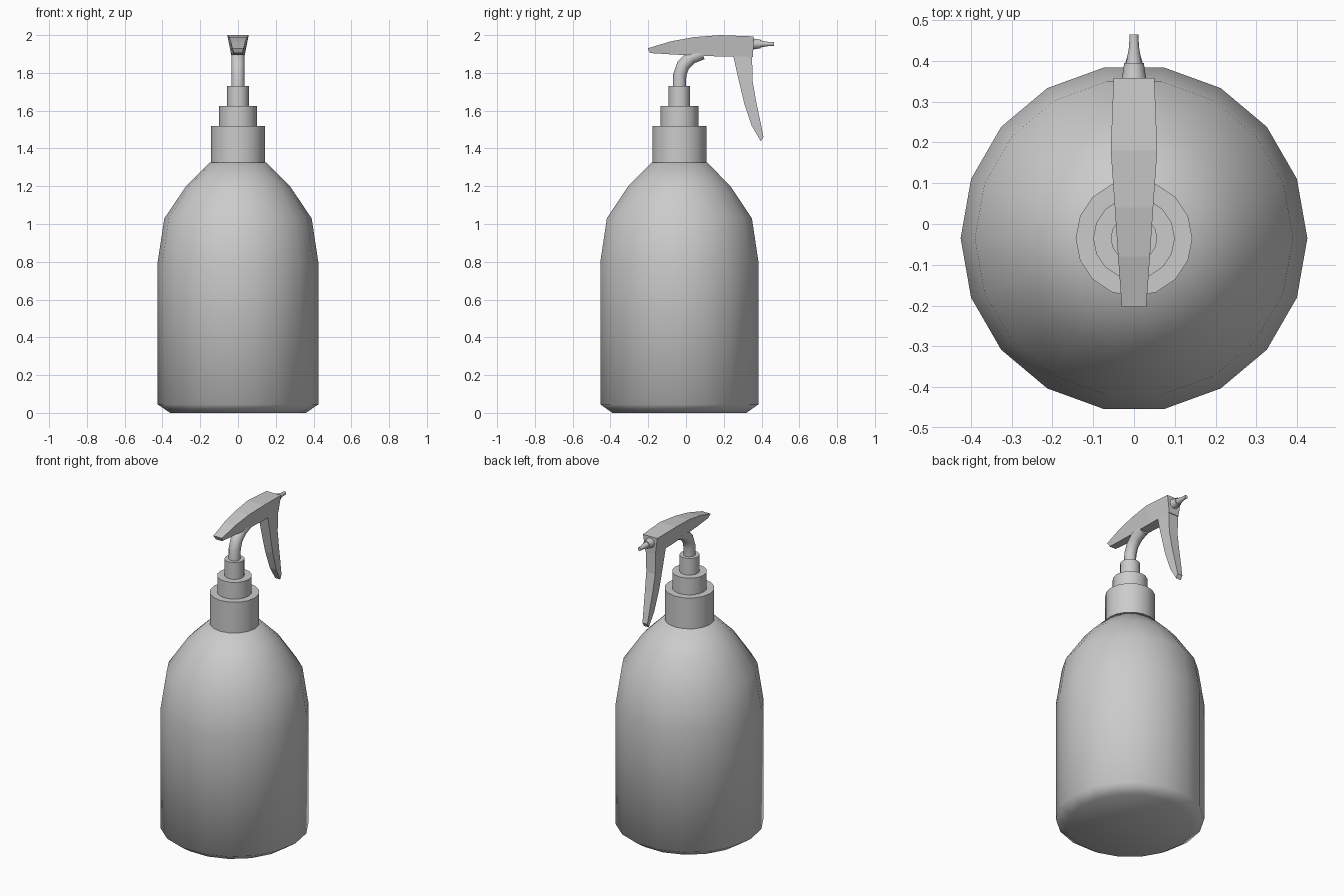
import bpy, bmesh, math
from mathutils import Vector, Matrix

cube = bpy.data.objects.get("Cube")
if cube:
    bpy.data.objects.remove(cube, do_unlink=True)

grey = bpy.data.materials.new("plain grey")
grey.use_nodes = True
grey.diffuse_color = (0.6, 0.6, 0.6, 1)
grey.node_tree.nodes["Principled BSDF"].inputs["Base Color"].default_value = (0.6, 0.6, 0.6, 1)

AXIS_Y = -0.035  # bottle axis


def finish(name, bm, angle=None):
    bmesh.ops.recalc_face_normals(bm, faces=bm.faces[:])
    mesh = bpy.data.meshes.new(name)
    bm.to_mesh(mesh)
    bm.free()
    mesh.materials.append(grey)
    ob = bpy.data.objects.new(name, mesh)
    bpy.context.collection.objects.link(ob)
    if angle:
        bpy.ops.object.select_all(action='DESELECT')
        ob.select_set(True)
        bpy.context.view_layer.objects.active = ob
        bpy.ops.object.shade_smooth_by_angle(angle=math.radians(angle))
    return ob


def bridge(bm, rings):
    """Skin a list of vertex rings and cap both ends."""
    n = len(rings[0])
    for a, b in zip(rings, rings[1:]):
        for i in range(n):
            j = (i + 1) % n
            bm.faces.new((a[i], a[j], b[j], b[i]))
    bm.faces.new(rings[0])
    bm.faces.new(rings[-1])


def lathe(name, profile, sides, matrix, angle):
    """Turn (radius, height) pairs about local z."""
    bm = bmesh.new()
    rings = []
    for r, h in profile:
        turn = [math.tau * i / sides for i in range(sides)]
        rings.append([bm.verts.new(matrix @ Vector((r * math.cos(t), r * math.sin(t), h))) for t in turn])
    bridge(bm, rings)
    return finish(name, bm, angle)


def loft(name, sections):
    """Flat-sided bar from sections: two (y, z) ends, each with a half width."""
    bm = bmesh.new()
    rings = []
    for (y1, z1, w1), (y2, z2, w2) in sections:
        corners = ((-w1, y1, z1), (w1, y1, z1), (w2, y2, z2), (-w2, y2, z2))
        rings.append([bm.verts.new(c) for c in corners])
    bridge(bm, rings)
    return finish(name, bm)


upright = Matrix.Translation((0, AXIS_Y, 0))

# Bottle with chamfered foot and rounded shoulder
lathe("bottle", [(0.36, 0), (0.425, 0.045), (0.425, 0.8), (0.39, 1.03),
                 (0.275, 1.2), (0.15, 1.325)], 18, upright, 80)

# Stepped collar
for name, r, low, high in (("screw_cap", 0.143, 1.32, 1.52),
                           ("cap_step", 0.1, 1.52, 1.625),
                           ("stem_socket", 0.057, 1.625, 1.73)):
    lathe(name, [(r, low), (r, high)], 16, upright, 40)

# Curved stem
path = [(AXIS_Y, 1.72), (-0.033, 1.79), (-0.015, 1.84), (0.025, 1.88), (0.085, 1.905)]
bm = bmesh.new()
rings = []
for i, (y, z) in enumerate(path):
    before, after = path[max(i - 1, 0)], path[min(i + 1, len(path) - 1)]
    along = Vector((0, after[0] - before[0], after[1] - before[1])).normalized()
    side = Vector((1, 0, 0))
    up = along.cross(side)
    rings.append([bm.verts.new(Vector((0, y, z)) + 0.035 * (side * math.cos(t) + up * math.sin(t)))
                  for t in (math.tau * k / 12 for k in range(12))])
bridge(bm, rings)
finish("curved_stem", bm, 50)

# Spray head, wider along its top than its underside
loft("spray_head", [((-0.19, 1.905, 0.022), (-0.203, 1.93, 0.03)),
                    ((-0.08, 1.898, 0.026), (-0.08, 1.967, 0.039)),
                    ((0.04, 1.892, 0.03), (0.04, 1.989, 0.047)),
                    ((0.18, 1.887, 0.034), (0.18, 2.0, 0.057)),
                    ((0.355, 1.885, 0.034), (0.358, 1.993, 0.05))])

# Trigger lever, tapering to its tip
loft("trigger", [((0.25, 1.89, 0.034), (0.35, 1.89, 0.034)),
                 ((0.277, 1.77, 0.031), (0.352, 1.76, 0.031)),
                 ((0.308, 1.64, 0.027), (0.371, 1.65, 0.027)),
                 ((0.348, 1.52, 0.022), (0.392, 1.55, 0.022)),
                 ((0.396, 1.438, 0.017), (0.41, 1.462, 0.017))])

# Nozzle pointing along the head
forward = Matrix.Translation((0, 0, 1.953)) @ Matrix.Rotation(-math.pi / 2, 4, 'X')
lathe("nozzle_base", [(0.032, 0.35), (0.028, 0.367), (0.024, 0.395)], 10, forward, 40)
lathe("nozzle_tip", [(0.02, 0.39), (0.012, 0.435), (0.011, 0.465)], 10, forward, 40)
